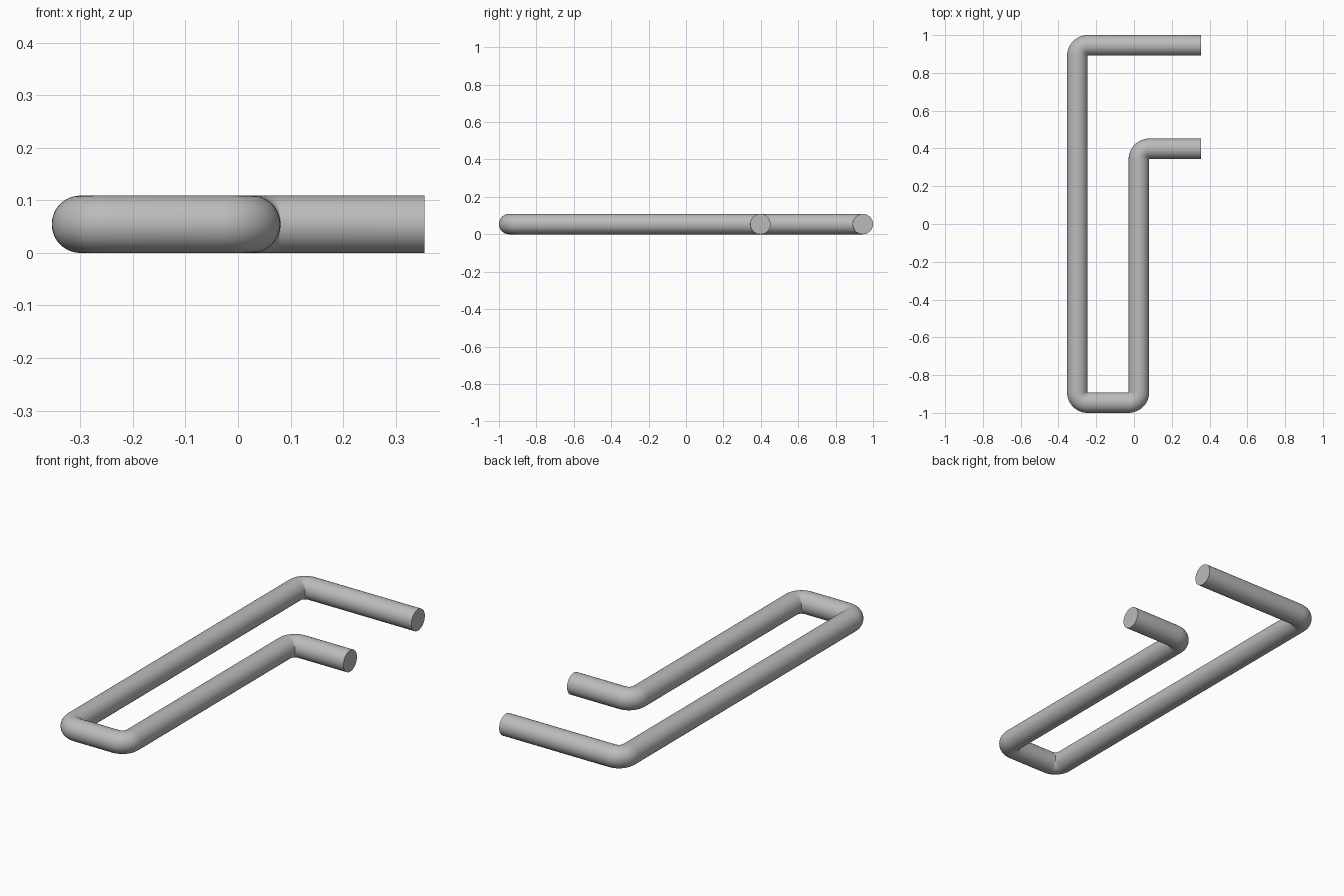
import bpy, bmesh, math
from mathutils import Vector

cube = bpy.data.objects.get("Cube")
if cube:
    bpy.data.objects.remove(cube)

RADIUS = 0.0545      # rod radius
BEND = 0.055         # centreline bend radius, leaving tight inner corners
SIDES = 48
BEND_STEPS = 12

# Plain grey material
grey = bpy.data.materials.new("plain_grey")
grey.use_nodes = True
colour = (0.5, 0.5, 0.5, 1)
grey.diffuse_color = colour
grey.node_tree.nodes["Principled BSDF"].inputs["Base Color"].default_value = colour

# Corners of the rod's centreline
corners = [Vector((x, y, RADIUS)) for x, y in (
    (0.355, 0.9455), (-0.30, 0.9455), (-0.30, -0.9455),
    (0.026, -0.9455), (0.026, 0.398), (0.355, 0.398))]


def rounded_path(points):
    """Return (position, direction) stations with a quarter bend at each corner."""
    stations = [(points[0], (points[1] - points[0]).normalized())]
    for before, corner, after in zip(points, points[1:], points[2:]):
        d_in = (corner - before).normalized()
        d_out = (after - corner).normalized()
        centre = corner + (d_out - d_in) * BEND
        for i in range(BEND_STEPS + 1):
            a = math.pi / 2 * i / BEND_STEPS
            position = centre + (d_in * math.sin(a) - d_out * math.cos(a)) * BEND
            stations.append((position, d_in * math.cos(a) + d_out * math.sin(a)))
    stations.append((points[-1], (points[-1] - points[-2]).normalized()))
    return stations


# Sweep a circle along the path and cap both ends
bm = bmesh.new()
up = Vector((0, 0, 1))
rings = []
for position, direction in rounded_path(corners):
    side = direction.cross(up)
    rings.append([bm.verts.new(position + RADIUS * (side * math.cos(t) + up * math.sin(t)))
                  for t in (math.tau * k / SIDES for k in range(SIDES))])
for a, b in zip(rings, rings[1:]):
    for k in range(SIDES):
        n = (k + 1) % SIDES
        bm.faces.new((a[k], a[n], b[n], b[k]))
bm.faces.new(rings[0])
bm.faces.new(rings[-1])
bmesh.ops.recalc_face_normals(bm, faces=bm.faces)

mesh = bpy.data.meshes.new("bent_rod")
bm.to_mesh(mesh)
bm.free()
mesh.materials.append(grey)
rod = bpy.data.objects.new("bent_rod", mesh)
bpy.context.collection.objects.link(rod)

# Smooth tube with crisp end caps
bpy.ops.object.select_all(action='DESELECT')
rod.select_set(True)
bpy.context.view_layer.objects.active = rod
bpy.ops.object.shade_smooth_by_angle(angle=math.radians(40))
